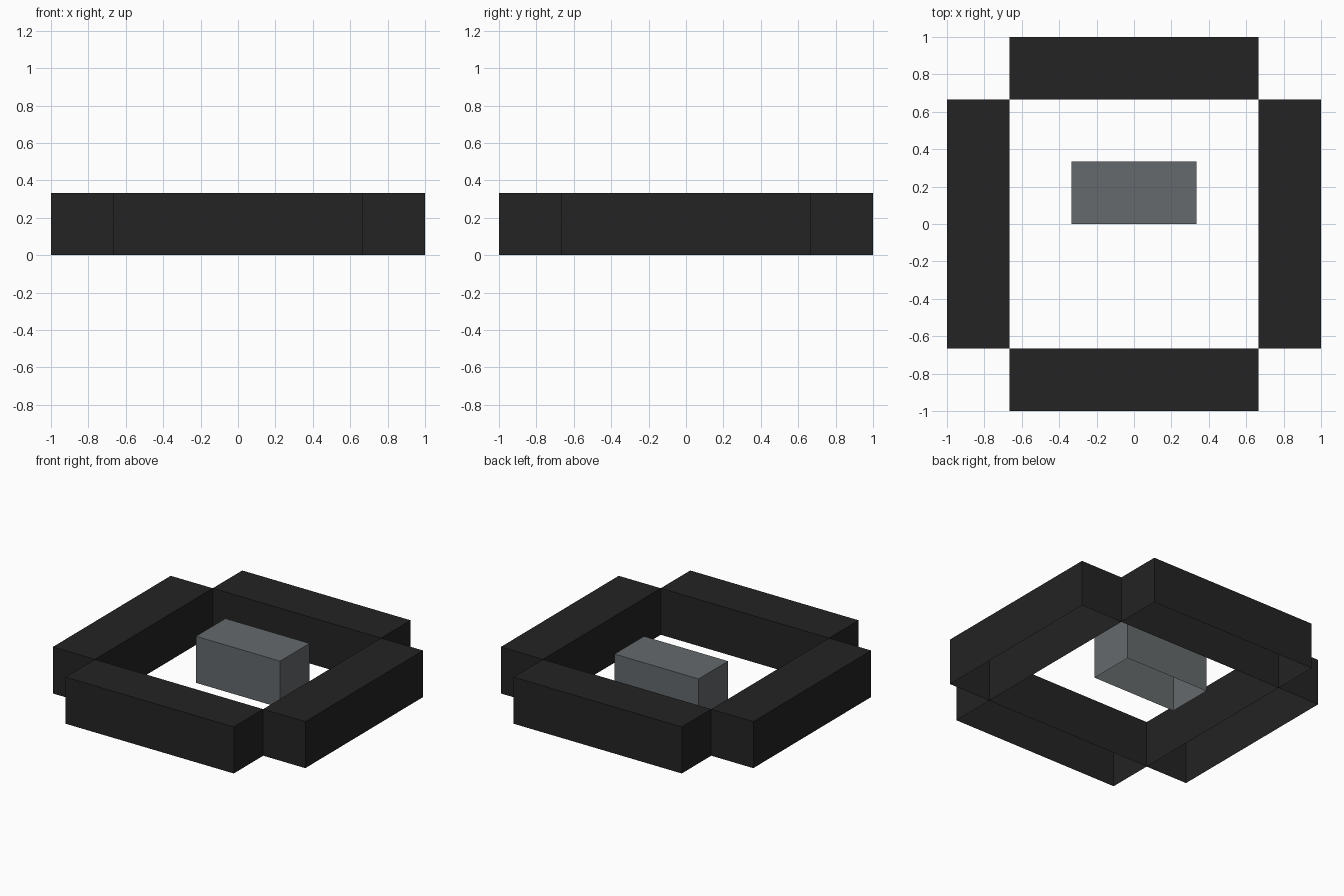
import bpy, bmesh
from mathutils import Vector

if "Cube" in bpy.data.objects:
    bpy.data.objects.remove(bpy.data.objects["Cube"])


def material(name, rgb):
    m = bpy.data.materials.new(name)
    m.diffuse_color = (*rgb, 1.0)
    m.use_nodes = True
    m.node_tree.nodes["Principled BSDF"].inputs["Base Color"].default_value = m.diffuse_color
    return m


T = 1 / 3  # thickness and height of every block
black = material("charcoal black", (0.017, 0.017, 0.017))
grey = material("slate grey", (0.130, 0.143, 0.150))


def open_box(name, center, size, mat):
    """Box standing on z = 0 with an open underside."""
    bm = bmesh.new()
    bmesh.ops.create_cube(bm, size=1)
    for v in bm.verts:
        v.co = Vector((v.co.x * size[0] + center[0],
                       v.co.y * size[1] + center[1],
                       (v.co.z + 0.5) * T))
    bm.normal_update()
    bottom = [f for f in bm.faces if f.normal.z < -0.5]
    bmesh.ops.delete(bm, geom=bottom, context='FACES_ONLY')
    mesh = bpy.data.meshes.new(name)
    bm.to_mesh(mesh)
    bm.free()
    mesh.materials.append(mat)
    ob = bpy.data.objects.new(name, mesh)
    bpy.context.collection.objects.link(ob)
    return ob


# Four border bars meeting at their corners
offset = 1 - T / 2
for side, s in (("front", -1), ("back", 1)):
    open_box(side + "_bar", (0, s * offset), (4 * T, T), black)
for side, s in (("left", -1), ("right", 1)):
    open_box(side + "_bar", (s * offset, 0), (T, 4 * T), black)

# Off-centre block inside the border
open_box("centre_block", (0, T / 2), (2 * T, T), grey)
